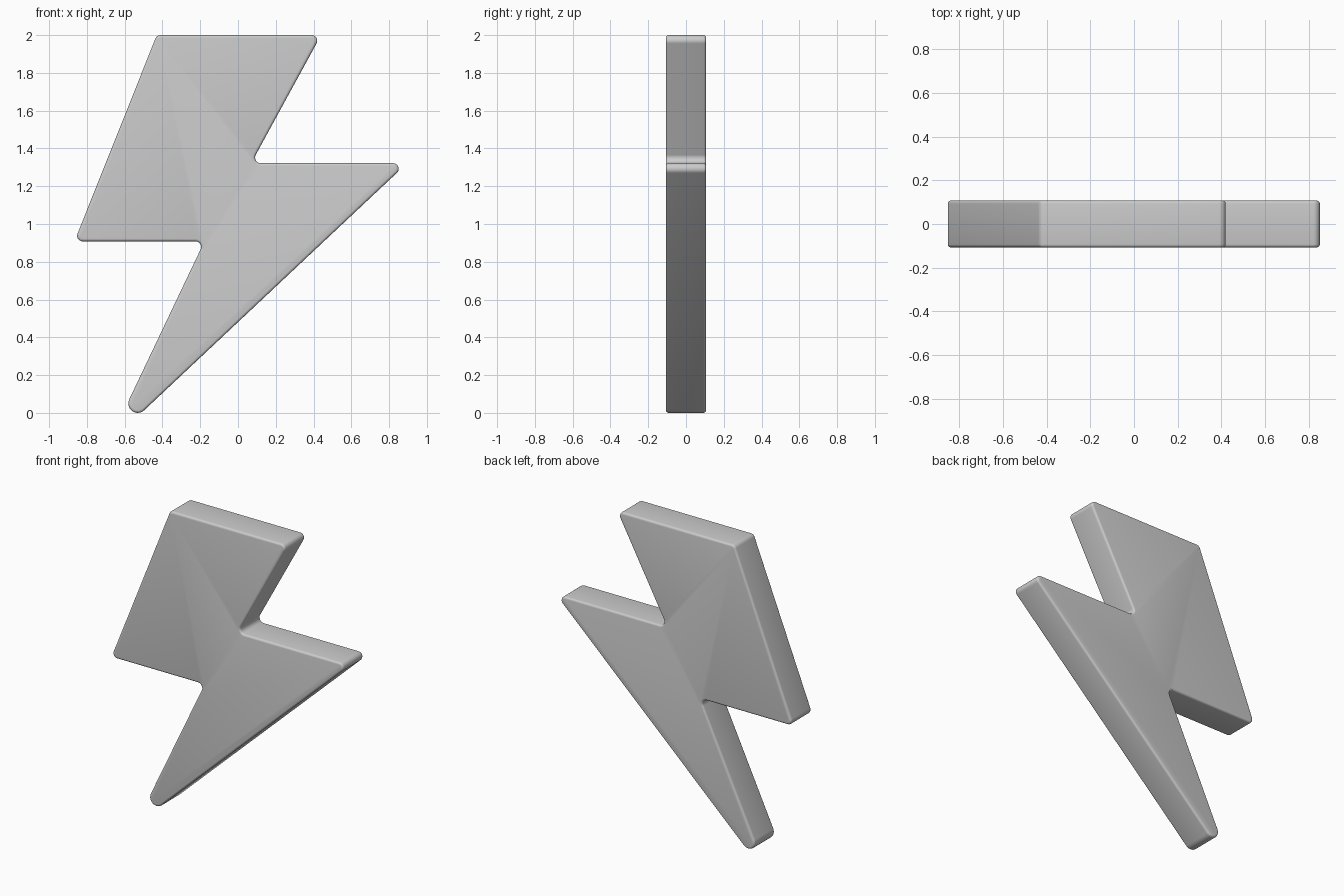
import bpy, bmesh, math
from mathutils import Vector

if "Cube" in bpy.data.objects:
    bpy.data.objects.remove(bpy.data.objects["Cube"])

HALF_DEPTH = 0.107
# sharp outline corners in the xz plane: x, z, fillet radius
CORNERS = [(-0.43, 2.0, 0.03), (-0.866, 0.908, 0.03), (-0.178, 0.908, 0.03),
           (-0.69, -0.168, 0.05), (0.896, 1.322, 0.03), (0.07, 1.322, 0.03),
           (0.44, 2.0, 0.03)]


def rounded_outline(corners, steps=10):
    """Replace every corner with a tangent arc of its radius."""
    out = []
    n = len(corners)
    for i, (x, z, r) in enumerate(corners):
        p = Vector((x, z))
        a = (Vector(corners[i - 1][:2]) - p).normalized()
        b = (Vector(corners[(i + 1) % n][:2]) - p).normalized()
        half = a.angle(b) / 2
        centre = p + (a + b).normalized() * r / math.sin(half)
        start = p + a * r / math.tan(half) - centre
        end = p + b * r / math.tan(half) - centre
        turn = math.atan2(start.x * end.y - start.y * end.x, start.dot(end))
        for s in range(steps + 1):
            t = turn * s / steps
            c, d = math.cos(t), math.sin(t)
            out.append(centre + Vector((start.x * c - start.y * d,
                                        start.x * d + start.y * c)))
    return out


# bolt plate: rounded outline extruded through its depth
bm = bmesh.new()
face = bm.faces.new([bm.verts.new((p.x, -HALF_DEPTH, p.y))
                     for p in rounded_outline(CORNERS)])
ext = bmesh.ops.extrude_face_region(bm, geom=[face])
for v in ext["geom"]:
    if isinstance(v, bmesh.types.BMVert):
        v.co.y = HALF_DEPTH
if not face.is_valid or len(bm.faces) < len(CORNERS) * 11 + 2:
    bm.faces.new([v for v in bm.verts if v.co.y < 0])
bmesh.ops.recalc_face_normals(bm, faces=bm.faces[:])
mesh = bpy.data.meshes.new("lightning_bolt")
bm.to_mesh(mesh)
bm.free()
bolt = bpy.data.objects.new("lightning_bolt", mesh)
bpy.context.collection.objects.link(bolt)

# softened front and back rims
bevel = bolt.modifiers.new("soft_rim", 'BEVEL')
bevel.width = 0.014
bevel.segments = 4
bevel.limit_method = 'ANGLE'
bevel.angle_limit = math.radians(50)
bevel.use_clamp_overlap = False

bpy.context.view_layer.objects.active = bolt
bolt.select_set(True)
bpy.ops.object.modifier_apply(modifier=bevel.name)
bpy.ops.object.shade_smooth_by_angle(angle=math.radians(35))
